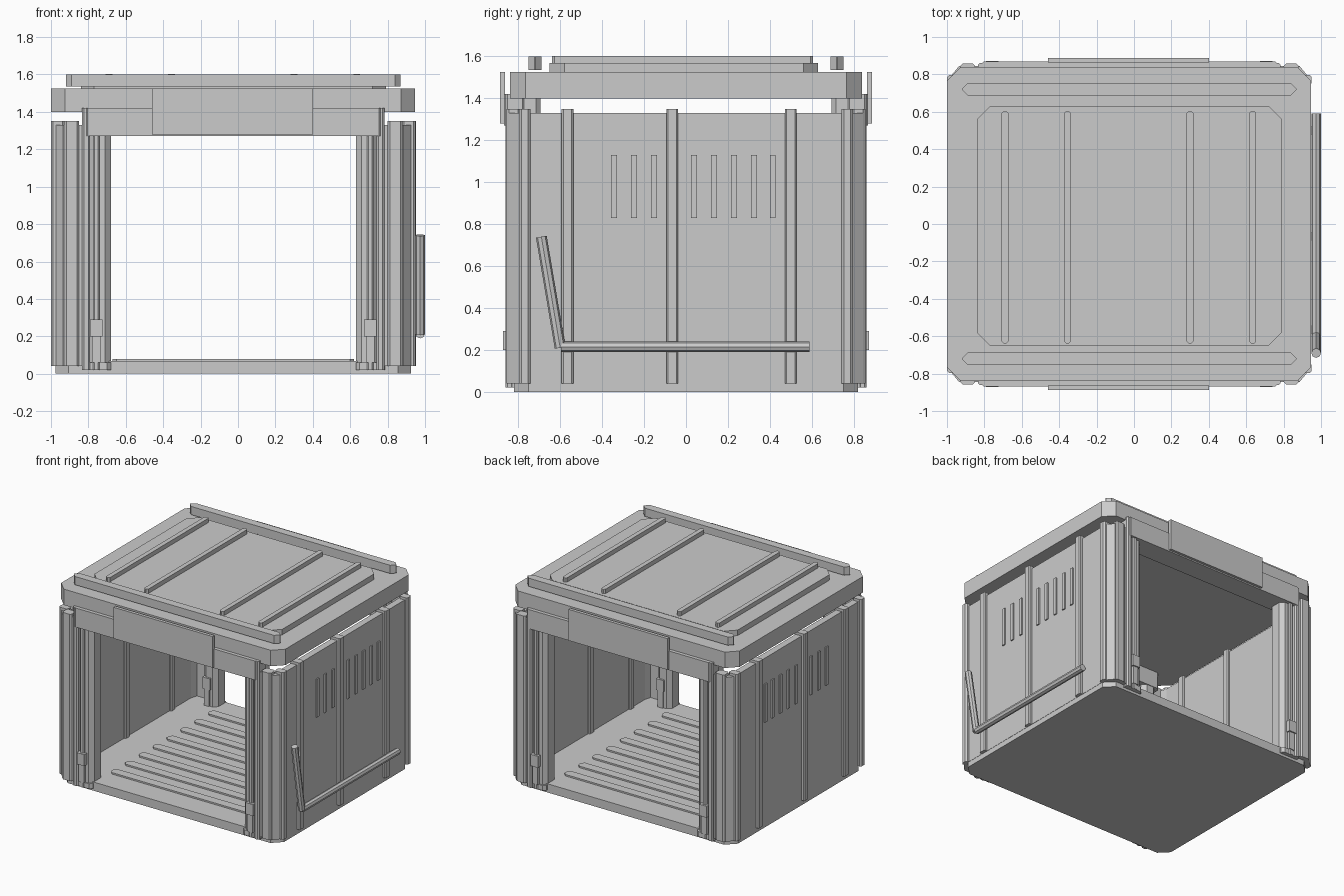
import bpy, bmesh, math
from mathutils import Vector

if "Cube" in bpy.data.objects:
    bpy.data.objects.remove(bpy.data.objects["Cube"], do_unlink=True)

CX = -0.025  # centre line of the shelter body
grey = bpy.data.materials.new("plain grey")
grey.use_nodes = True
grey.diffuse_color = (0.6, 0.6, 0.6, 1)
grey.node_tree.nodes["Principled BSDF"].inputs["Base Color"].default_value = (0.6, 0.6, 0.6, 1)


def finish(name, bm):
    bmesh.ops.recalc_face_normals(bm, faces=bm.faces)
    mesh = bpy.data.meshes.new(name)
    bm.to_mesh(mesh)
    bm.free()
    mesh.materials.append(grey)
    obj = bpy.data.objects.new(name, mesh)
    bpy.context.collection.objects.link(obj)
    return obj


def prism(name, outline, z0, z1):
    """Extrude a plan outline, given relative to the body centre."""
    bm = bmesh.new()
    face = bm.faces.new([bm.verts.new((CX + x, y, z0)) for x, y in outline])
    top = bmesh.ops.extrude_face_region(bm, geom=[face])["geom"]
    bmesh.ops.translate(bm, vec=(0, 0, z1 - z0),
                        verts=[v for v in top if isinstance(v, bmesh.types.BMVert)])
    return finish(name, bm)


def rect(x0, x1, y0, y1, c=0):
    """Rectangle outline with cut corners."""
    if c == 0:
        return [(x0, y0), (x1, y0), (x1, y1), (x0, y1)]
    return [(x0 + c, y0), (x1 - c, y0), (x1, y0 + c), (x1, y1 - c),
            (x1 - c, y1), (x0 + c, y1), (x0, y1 - c), (x0, y0 + c)]


def flip(outline, sx, sy):
    return [(x * sx, y * sy) for x, y in outline]


def bar(name, a, b, radius):
    a, b = Vector(a), Vector(b)
    bm = bmesh.new()
    bmesh.ops.create_cone(bm, cap_ends=True, segments=8, radius1=radius,
                          radius2=radius, depth=(b - a).length)
    obj = finish(name, bm)
    obj.location = (a + b) / 2
    obj.rotation_euler = (b - a).to_track_quat("Z", "Y").to_euler()


# Floor with raised slats
prism("floor_base", rect(-0.95, 0.95, -0.82, 0.82, 0.07), 0, 0.068)
for i in range(8):
    y = -0.6 + i * 0.172
    prism("floor_slat", rect(-0.645, 0.645, y - 0.035, y + 0.035, 0.02), 0.06, 0.08)

# Roof slab, raised panel, ribs and end strips
prism("roof_slab", rect(-0.975, 0.972, -0.84, 0.84, 0.075), 1.4, 1.525)
prism("roof_panel", rect(-0.815, 0.815, -0.65, 0.63, 0.07), 1.52, 1.568)
for x in (-0.665, -0.33, 0.325, 0.66):
    prism("roof_rib", rect(x - 0.018, x + 0.018, -0.64, 0.605, 0.012), 1.56, 1.602)
for s in (-1, 1):
    prism("roof_end_strip", flip(rect(-0.895, 0.895, 0.688, 0.752, 0.03), 1, s), 1.535, 1.6)

# Lintels and sign boards at both open ends
for s in (-1, 1):
    prism("lintel", flip(rect(-0.8, 0.8, 0.695, 0.868, 0.02), 1, s), 1.27, 1.42)
    prism("sign_board", flip(rect(-0.435, 0.425, 0.863, 0.888), 1, s), 1.28, 1.525)

# Side walls with ribs and vent slats
for s in (-1, 1):
    prism("side_wall", flip(rect(0.9, 0.952, -0.76, 0.76), s, 1), 0.04, 1.33)
    for y in (-0.565, -0.065, 0.5):
        prism("wall_rib", flip(rect(0.885, 0.976, y - 0.028, y + 0.028, 0.008), s, 1), 0.04, 1.35)
    for y in (-0.343, -0.248, -0.152, 0.038, 0.133, 0.229, 0.324, 0.414):
        prism("vent_slat", flip(rect(0.95, 0.962, y - 0.014, y + 0.014), s, 1), 0.83, 1.13)

# Four corners: angled panel, ribs, door jamb, lock rod and lock blocks
corner = [(0.9, 0.74), (0.955, 0.74), (0.955, 0.79), (0.91, 0.845),
          (0.79, 0.845), (0.79, 0.79), (0.885, 0.79)]
for sx in (-1, 1):
    for sy in (-1, 1):
        def piece(name, outline, z0, z1):
            prism(name, flip(outline, sx, sy), z0, z1)
        piece("corner_panel", corner, 0.04, 1.33)
        piece("corner_side_rib", rect(0.9, 0.975, 0.742, 0.797, 0.012), 0.04, 1.35)
        piece("corner_end_rib", rect(0.825, 0.905, 0.79, 0.857, 0.012), 0.04, 1.35)
        piece("jamb_outer_post", rect(0.765, 0.808, 0.77, 0.862, 0.01), 0.02, 1.42)
        piece("door_jamb", rect(0.655, 0.775, 0.7, 0.84, 0.03), 0.02, 1.28)
        piece("jamb_foot", rect(0.655, 0.81, 0.69, 0.85, 0.02), 0.02, 0.06)
        piece("lock_rod", rect(0.715, 0.75, 0.83, 0.857, 0.008), 0.02, 1.28)
        piece("lock_block", rect(0.7, 0.765, 0.685, 0.872), 0.2, 0.29)
        piece("lower_lock", rect(0.71, 0.755, 0.69, 0.862), 0.06, 0.2)

# Bent pipe on the left wall
bar("pipe_long", (0.974, -0.595, 0.215), (0.974, 0.59, 0.215), 0.026)
bar("pipe_upright", (0.974, -0.6, 0.21), (0.974, -0.69, 0.74), 0.026)
